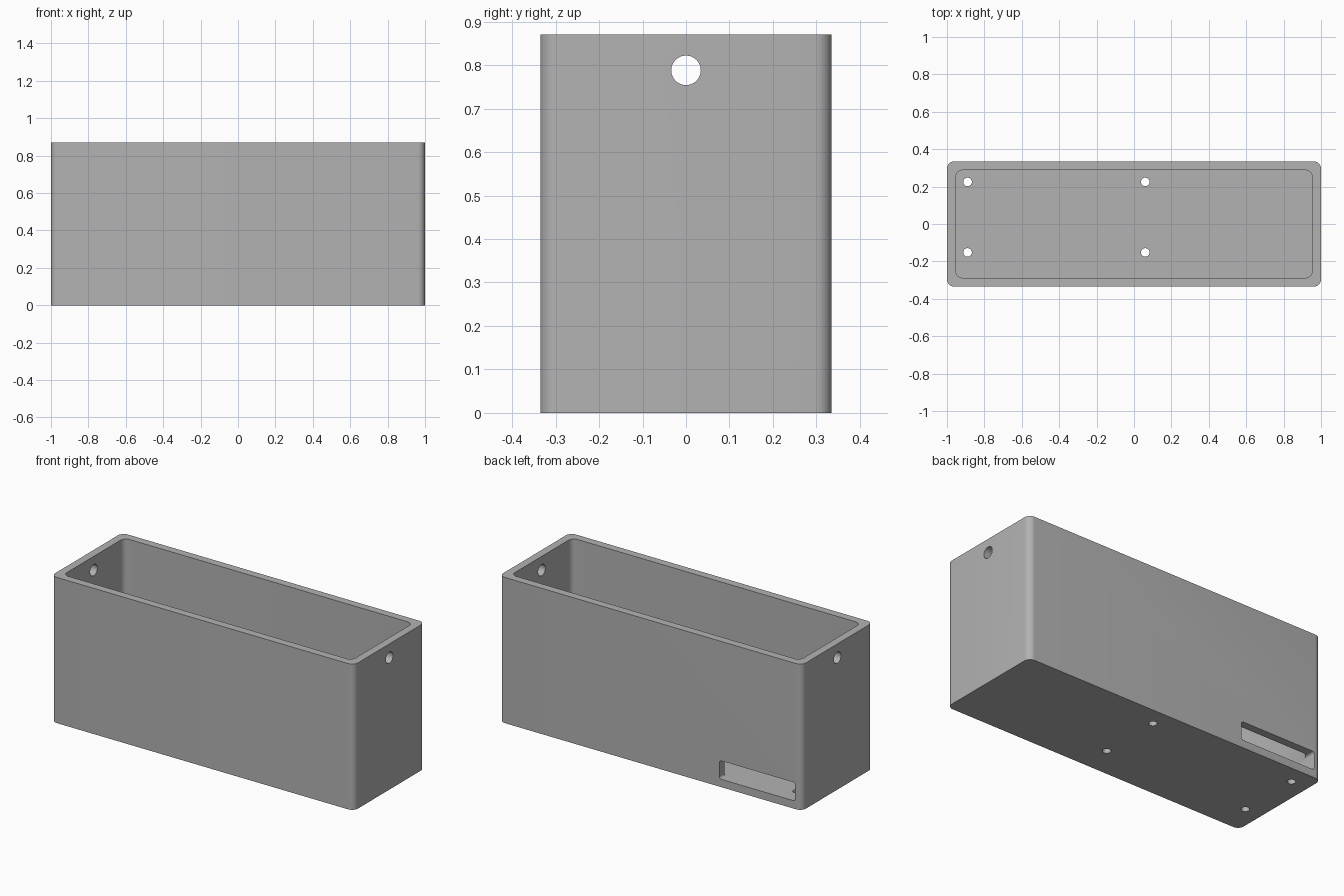
import bpy
import bmesh
import math
from mathutils import Matrix

cube = bpy.data.objects.get("Cube")
if cube:
    bpy.data.objects.remove(cube, do_unlink=True)

WALL = 0.047
HALF_X, HALF_Y, HEIGHT = 1.0, 0.335, 0.87

grey = bpy.data.materials.new("plain grey")
grey.use_nodes = True
colour = (0.45, 0.45, 0.45, 1)
grey.diffuse_color = colour
grey.node_tree.nodes["Principled BSDF"].inputs["Base Color"].default_value = colour


def rounded_prism(name, half_w, half_h, radius, depth, matrix, steps=8):
    """Extrude a rounded rectangle (or a circle) along local z from 0 to depth."""
    bm = bmesh.new()
    loop = []
    for q, (sx, sy) in enumerate(((1, 1), (-1, 1), (-1, -1), (1, -1))):
        for i in range(steps + 1):
            a = math.pi / 2 * (q + i / steps)
            loop.append(bm.verts.new((sx * (half_w - radius) + radius * math.cos(a),
                                      sy * (half_h - radius) + radius * math.sin(a), 0)))
    bmesh.ops.remove_doubles(bm, verts=loop, dist=1e-5)
    base = bm.faces.new(sorted(bm.verts, key=lambda v: math.atan2(v.co.y, v.co.x)))
    top = bmesh.ops.extrude_face_region(bm, geom=[base])["geom"]
    bmesh.ops.translate(bm, vec=(0, 0, depth),
                        verts=[v for v in top if isinstance(v, bmesh.types.BMVert)])
    bmesh.ops.recalc_face_normals(bm, faces=bm.faces)
    bm.transform(matrix)
    mesh = bpy.data.meshes.new(name)
    bm.to_mesh(mesh)
    bm.free()
    mesh.materials.append(grey)
    obj = bpy.data.objects.new(name, mesh)
    bpy.context.collection.objects.link(obj)
    return obj


def at(x, y, z):
    return Matrix.Translation((x, y, z))


# Outer shell
box = rounded_prism("open_box", HALF_X, HALF_Y, 0.038, HEIGHT, at(0, 0, 0))

# Cavity, open at the top
cutters = [rounded_prism("cavity_cutter", HALF_X - WALL, HALF_Y - WALL, 0.036,
                         HEIGHT, at(0, 0, WALL))]

# Cable holes near the top of both end walls
for side in (-1, 1):
    cutters.append(rounded_prism("end_hole_cutter", 0.034, 0.034, 0.034, 0.2,
                                 at(side - 0.1, 0, 0.788) @ Matrix.Rotation(math.pi / 2, 4, "Y")))

# Four screw holes through the floor
for x in (-0.89, 0.06):
    for y in (-0.152, 0.225):
        cutters.append(rounded_prism("screw_hole_cutter", 0.023, 0.023, 0.023, 0.2,
                                     at(x, y, -0.1)))

# Connector slot low in the back wall, level with the floor
cutters.append(rounded_prism("slot_cutter", 0.25, 0.055, 0.014, 0.2,
                             at(-0.705, HALF_Y + 0.1, WALL + 0.055)
                             @ Matrix.Rotation(math.pi / 2, 4, "X")))

# Carve the shell, then drop the cutters
bpy.context.view_layer.objects.active = box
for cutter in cutters:
    cut = box.modifiers.new("cut", "BOOLEAN")
    cut.operation = "DIFFERENCE"
    cut.solver = "EXACT"
    cut.object = cutter
    bpy.ops.object.modifier_apply(modifier=cut.name)
    bpy.data.objects.remove(cutter, do_unlink=True)

bpy.ops.object.select_all(action="DESELECT")
box.select_set(True)
bpy.ops.object.shade_smooth_by_angle(angle=math.radians(30))
